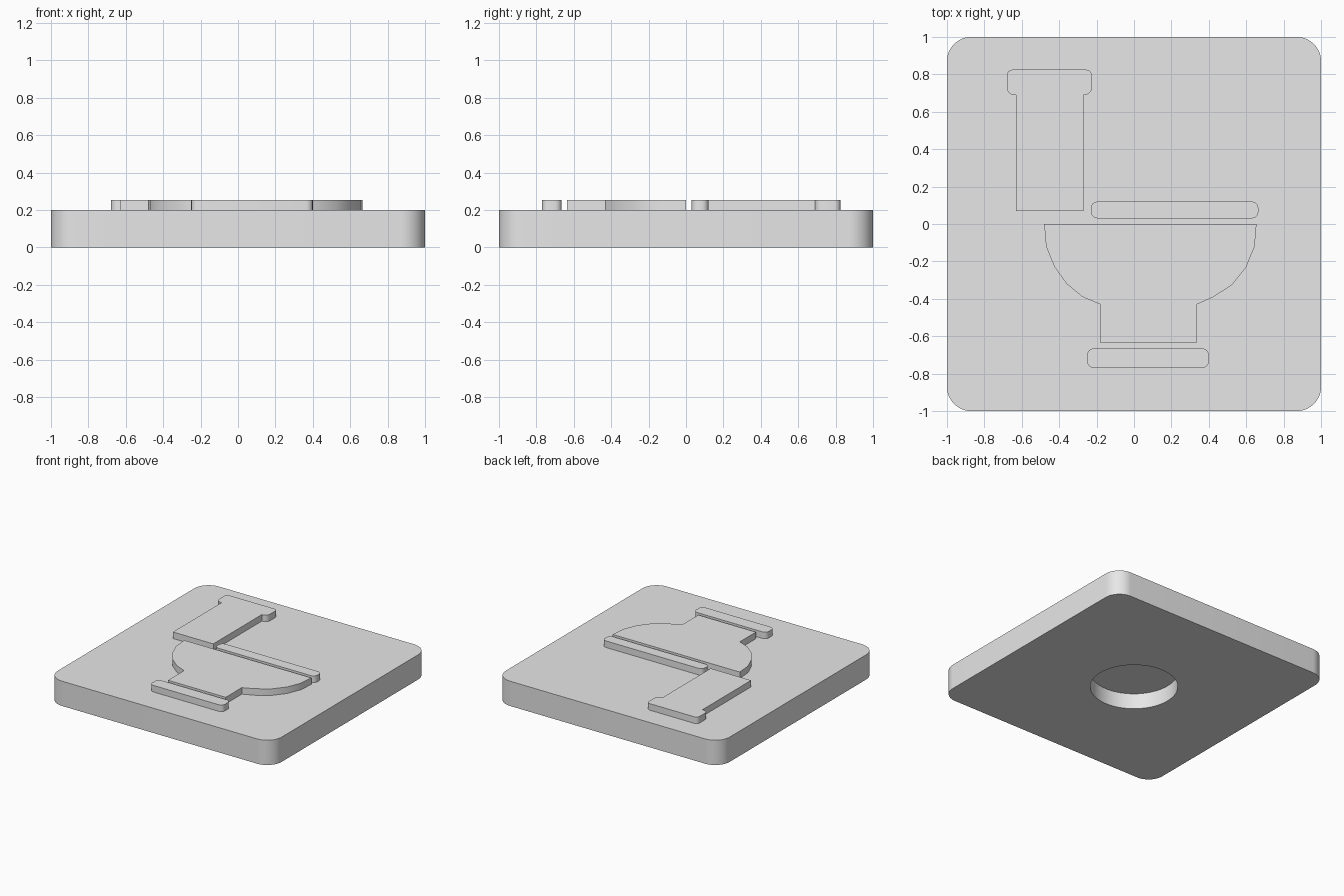
import bpy, bmesh
from math import pi, sin, cos, radians
from mathutils import Vector

cube = bpy.data.objects.get("Cube")
if cube:
    bpy.data.objects.remove(cube, do_unlink=True)

grey = bpy.data.materials.new("plain grey")
grey.use_nodes = True
grey.diffuse_color = (0.8, 0.8, 0.8, 1)
grey.node_tree.nodes["Principled BSDF"].inputs["Base Color"].default_value = (0.8, 0.8, 0.8, 1)


def rounded(corners, steps):
    """Outline from (x, y, radius) corners; a radius fillets a right angle."""
    out = []
    for i, (x, y, r) in enumerate(corners):
        p = Vector((x, y))
        if not r:
            out.append(p)
            continue
        u = (Vector(corners[i - 1][:2]) - p).normalized()
        v = (Vector(corners[(i + 1) % len(corners)][:2]) - p).normalized()
        for k in range(steps + 1):
            a = k / steps * pi / 2
            out.append(p + r * (u * (1 - sin(a)) + v * (1 - cos(a))))
    return out


def box(x0, x1, y0, y1, r, steps):
    return rounded([(x0, y0, r), (x1, y0, r), (x1, y1, r), (x0, y1, r)], steps)


def slab(name, outline, z0, z1):
    """Extrude a flat outline between two heights."""
    bm = bmesh.new()
    base = bm.faces.new([bm.verts.new((p[0], p[1], z0)) for p in outline])
    top = bmesh.ops.extrude_face_region(bm, geom=[base])["geom"]
    bmesh.ops.translate(bm, vec=(0, 0, z1 - z0),
                        verts=[g for g in top if isinstance(g, bmesh.types.BMVert)])
    bmesh.ops.recalc_face_normals(bm, faces=bm.faces)
    mesh = bpy.data.meshes.new(name)
    bm.to_mesh(mesh)
    bm.free()
    mesh.materials.append(grey)
    ob = bpy.data.objects.new(name, mesh)
    bpy.context.collection.objects.link(ob)
    return ob


def activate(ob):
    bpy.ops.object.select_all(action="DESELECT")
    ob.select_set(True)
    bpy.context.view_layer.objects.active = ob


# Base plate with a shallow round recess underneath
plate = slab("base_plate", box(-1, 1, -1, 1, 0.13, 12), 0, 0.2)
circle = [(0.32 * cos(i * pi / 32), 0.32 * sin(i * pi / 32)) for i in range(64)]
cutter = slab("recess_cutter", circle, -0.1, 0.125)
cutter.hide_render = True
activate(plate)
cut = plate.modifiers.new("recess", "BOOLEAN")
cut.operation, cut.solver, cut.object = "DIFFERENCE", "EXACT", cutter
bpy.ops.object.modifier_apply(modifier=cut.name)
bpy.data.objects.remove(cutter, do_unlink=True)

# Cistern with its lid, one raised outline
cistern = rounded([(-0.63, 0.07, 0), (-0.27, 0.07, 0), (-0.27, 0.69, 0),
                   (-0.225, 0.69, 0.04), (-0.225, 0.825, 0.03),
                   (-0.68, 0.825, 0.03), (-0.68, 0.69, 0.04), (-0.63, 0.69, 0)], 4)

# Bowl and pedestal
bowl = [(-0.48, 0), (-0.47, -0.12), (-0.425, -0.23), (-0.36, -0.32), (-0.275, -0.39),
        (-0.18, -0.43), (-0.18, -0.635), (0.335, -0.635), (0.335, -0.43),
        (0.425, -0.39), (0.525, -0.325), (0.6, -0.23), (0.645, -0.12), (0.655, 0)]

raised = {
    "cistern": cistern,
    "bowl": bowl,
    "seat": box(-0.23, 0.665, 0.03, 0.12, 0.035, 4),
    "foot": box(-0.25, 0.4, -0.77, -0.665, 0.035, 4),
}
parts = [plate] + [slab(name, outline, 0.19, 0.253) for name, outline in raised.items()]

for ob in parts:
    activate(ob)
    bpy.ops.object.shade_smooth_by_angle(angle=radians(30))
